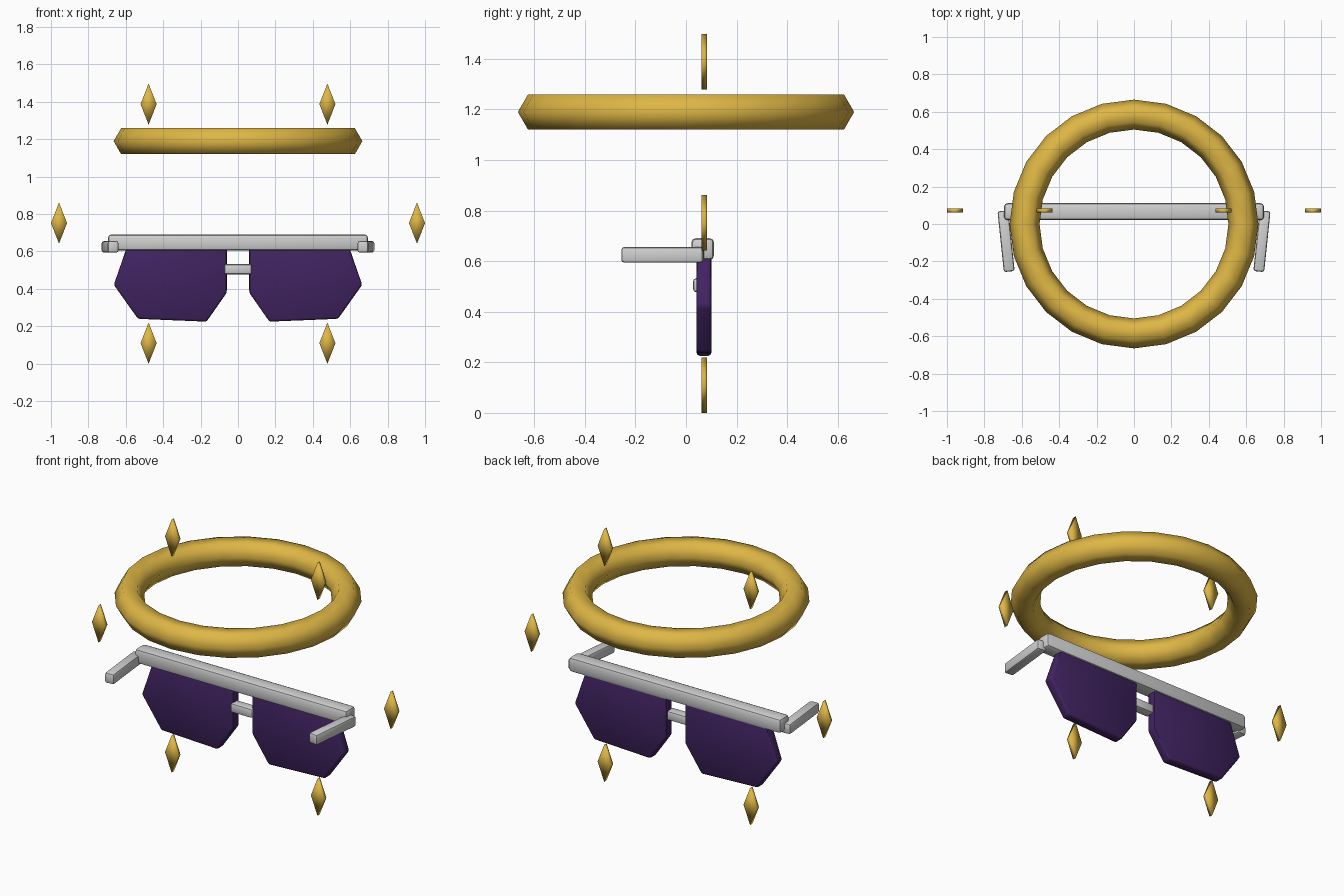
import bpy, bmesh, math
from mathutils import Matrix

if "Cube" in bpy.data.objects:
    bpy.data.objects.remove(bpy.data.objects["Cube"])


def material(name, rgb):
    m = bpy.data.materials.new(name)
    m.diffuse_color = (*rgb, 1)
    m.use_nodes = True
    m.node_tree.nodes["Principled BSDF"].inputs["Base Color"].default_value = m.diffuse_color
    return m


GOLD = material("gold", (0.73, 0.47, 0.06))
PURPLE = material("dark purple", (0.052, 0.017, 0.12))
GREY = material("light grey", (0.63, 0.63, 0.63))


def finish(name, bm, mat, bevel=0, segments=2, angle=40):
    """Turn a bmesh into a named, bevelled, smooth-shaded object."""
    bmesh.ops.recalc_face_normals(bm, faces=bm.faces)
    if bevel:
        bmesh.ops.bevel(bm, geom=bm.edges[:], offset=bevel, segments=segments,
                        profile=0.5, affect='EDGES', clamp_overlap=True)
    me = bpy.data.meshes.new(name)
    bm.to_mesh(me)
    bm.free()
    me.materials.append(mat)
    ob = bpy.data.objects.new(name, me)
    bpy.context.collection.objects.link(ob)
    bpy.ops.object.select_all(action='DESELECT')
    ob.select_set(True)
    bpy.context.view_layer.objects.active = ob
    bpy.ops.object.shade_smooth_by_angle(angle=math.radians(angle))
    return ob


def box(name, centre, size, mat, bevel, turn=0):
    bm = bmesh.new()
    m = (Matrix.Translation(centre) @ Matrix.Rotation(turn, 4, 'Z')
         @ Matrix.Diagonal((*size, 1)))
    bmesh.ops.create_cube(bm, size=1, matrix=m)
    return finish(name, bm, mat, bevel)


def plate(name, outline, y0, y1, mat, bevel=0, angle=40):
    """Extrude an xz outline from y0 to y1."""
    bm = bmesh.new()
    face = bm.faces.new([bm.verts.new((x, y0, z)) for x, z in outline])
    ext = bmesh.ops.extrude_face_region(bm, geom=[face])
    for v in ext["geom"]:
        if isinstance(v, bmesh.types.BMVert):
            v.co.y = y1
    return finish(name, bm, mat, bevel, angle=angle)


# Halo ring: 24 sides with a hexagonal cross-section
bpy.ops.mesh.primitive_torus_add(major_segments=24, minor_segments=6,
                                 major_radius=0.585, minor_radius=0.08,
                                 location=(0, 0, 1.19))
halo = bpy.context.object
halo.name = "halo_ring"
halo.data.materials.append(GOLD)
bpy.ops.object.shade_smooth()

# Brow bar and nose bridge
box("brow_bar", (0, 0.066, 0.648), (1.39, 0.09, 0.086), GREY, 0.018)
box("nose_bridge", (0, 0.058, 0.505), (0.145, 0.06, 0.055), GREY, 0.012)

lens = [(0.06, 0.65), (0.06, 0.38), (0.168, 0.225), (0.535, 0.24),
        (0.664, 0.422), (0.585, 0.65)]
for side, s in (("left", -1), ("right", 1)):
    # Lens
    plate(side + "_lens", [(s * x, z) for x, z in lens], 0.042, 0.1, PURPLE, 0.012)
    # Temple arm, leaning inward towards its tip
    box(side + "_temple_arm", (s * 0.684, -0.092, 0.625), (0.058, 0.326, 0.062),
        GREY, 0.012, turn=-s * math.radians(6))
    # Three floating sparkles around each side
    for level, x, z in (("top", 0.478, 1.388), ("middle", 0.957, 0.752), ("bottom", 0.478, 0.11)):
        cx = s * x
        plate(f"{side}_{level}_sparkle",
              [(cx - 0.043, z), (cx, z - 0.11), (cx + 0.043, z), (cx, z + 0.11)],
              0.061, 0.083, GOLD, angle=180)
